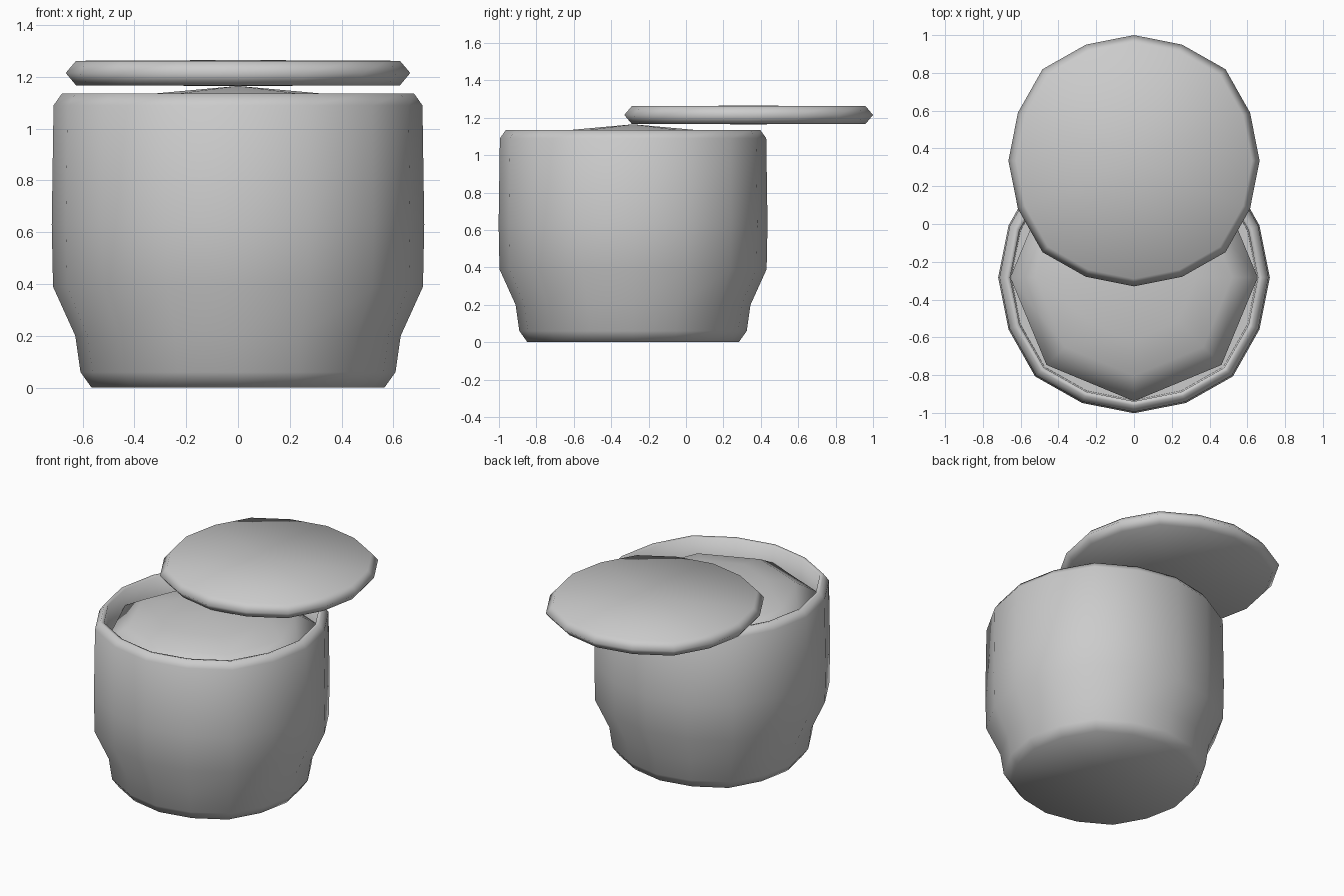
import bpy, bmesh, math

if "Cube" in bpy.data.objects:
    bpy.data.objects.remove(bpy.data.objects["Cube"])


def lathe(name, profile, cy, sides=16, bulge=1.03, smooth=80):
    """Spin (radius, z) points round a vertical axis at y=cy; radius 0 makes a pole."""
    bm = bmesh.new()
    rings = []
    for r, z in profile:
        if r == 0:
            rings.append([bm.verts.new((0, cy, z))])
            continue
        ring = []
        for i in range(sides):
            a = 2 * math.pi * i / sides
            # diagonals are slightly fuller than the axis points
            k = r * (bulge if sides == 16 and i % 4 == 2 else 1)
            ring.append(bm.verts.new((k * math.cos(a), cy + k * math.sin(a), z)))
        rings.append(ring)
    for lo, hi in zip(rings, rings[1:]):
        for i in range(sides):
            j = (i + 1) % sides
            if len(lo) == 1:
                bm.faces.new((lo[0], hi[j], hi[i]))
            elif len(hi) == 1:
                bm.faces.new((lo[i], lo[j], hi[0]))
            else:
                bm.faces.new((lo[i], lo[j], hi[j], hi[i]))
    mesh = bpy.data.meshes.new(name)
    bm.to_mesh(mesh)
    bm.free()
    obj = bpy.data.objects.new(name, mesh)
    bpy.context.collection.objects.link(obj)
    bpy.ops.object.select_all(action='DESELECT')
    obj.select_set(True)
    bpy.context.view_layer.objects.active = obj
    bpy.ops.object.shade_smooth_by_angle(angle=math.radians(smooth))
    return obj


POT_Y, LID_Y = -0.283, 0.335

# pot: outside, rolled rim and inner wall down to a hidden floor
lathe("pot", [(0, 0), (0.565, 0), (0.608, 0.06), (0.628, 0.2), (0.714, 0.39),
              (0.719, 0.63), (0.712, 1.09), (0.68, 1.135), (0.656, 1.13),
              (0.65, 0.93), (0, 0.93)], POT_Y)

# domed contents filling the pot: eight-sided, leaving small gaps at the wall
lathe("contents", [(0, 0.935), (0.65, 0.935), (0.655, 1.02), (0.52, 1.095),
                   (0.33, 1.135), (0, 1.165)], POT_Y, sides=8)

# lid: bevelled disc slid back off the opening
lathe("lid", [(0, 1.165), (0.625, 1.167), (0.665, 1.215), (0.625, 1.262),
              (0, 1.265)], LID_Y)
